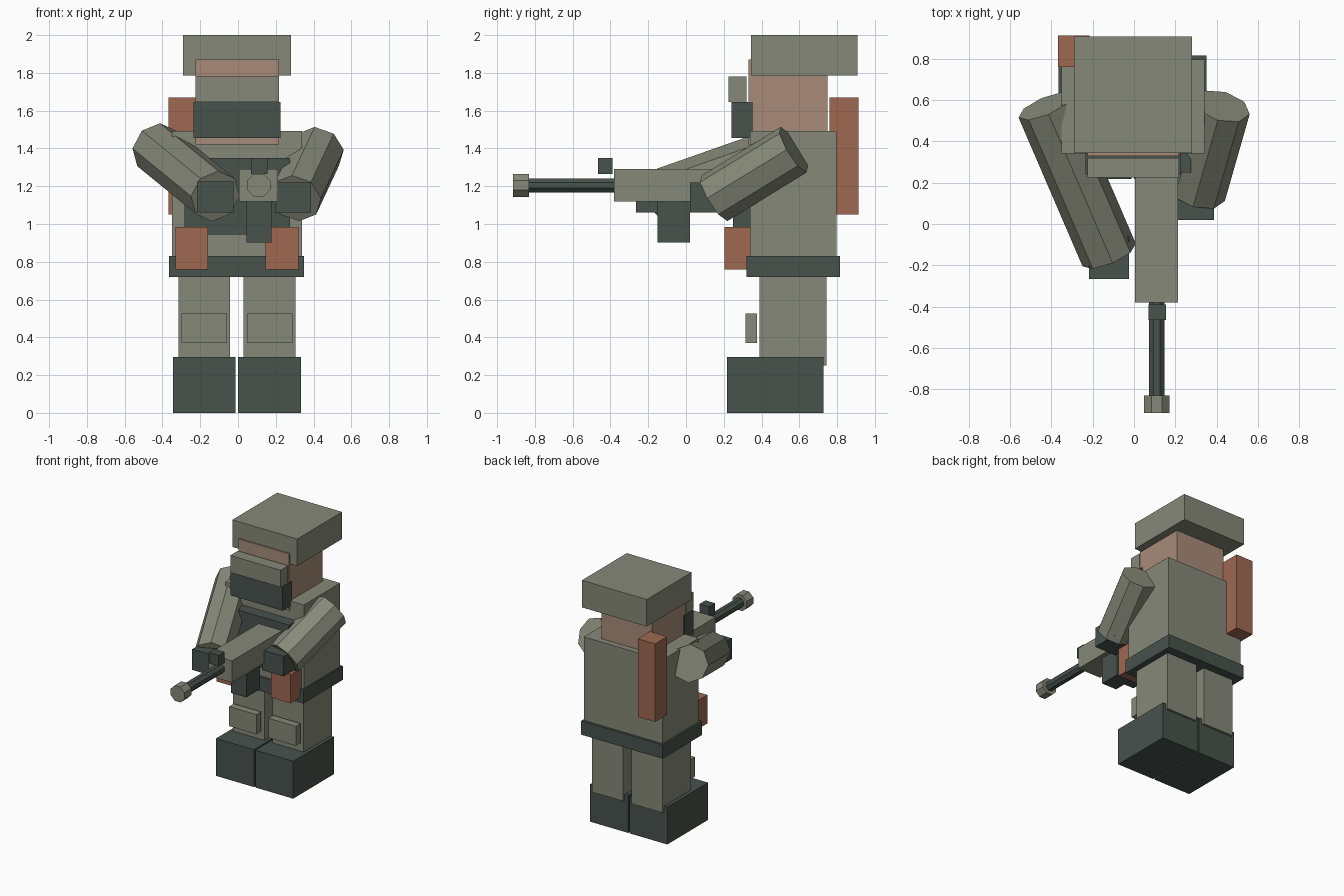
import bpy, bmesh, math
from mathutils import Vector, Matrix

if "Cube" in bpy.data.objects:
    bpy.data.objects.remove(bpy.data.objects["Cube"], do_unlink=True)


def material(name, rgb):
    mat = bpy.data.materials.new(name)
    mat.use_nodes = True
    mat.diffuse_color = (*rgb, 1)
    mat.node_tree.nodes["Principled BSDF"].inputs["Base Color"].default_value = (*rgb, 1)
    return mat


OLIVE = material("olive cloth", (0.24, 0.25, 0.19))
DARK = material("dark green", (0.063, 0.084, 0.073))
SKIN = material("skin", (0.39, 0.26, 0.19))
RUST = material("rust leather", (0.35, 0.14, 0.083))


def finish(name, bm, mat):
    mesh = bpy.data.meshes.new(name)
    bm.to_mesh(mesh)
    bm.free()
    mesh.materials.append(mat)
    obj = bpy.data.objects.new(name, mesh)
    bpy.context.collection.objects.link(obj)
    return obj


def box(name, mat, x, y, z):
    """Box from its extents along each axis."""
    bm = bmesh.new()
    spans = (x, y, z)
    size = [b - a for a, b in spans]
    centre = Vector([(a + b) / 2 for a, b in spans])
    bmesh.ops.create_cube(bm, size=1, matrix=Matrix.Translation(centre) @ Matrix.Diagonal((*size, 1)))
    return finish(name, bm, mat)


def rod(name, mat, start, end, radius, twist=0.0):
    """Eight-sided rod between two points."""
    a, b = Vector(start), Vector(end)
    turn = (b - a).to_track_quat('Z', 'Y').to_matrix().to_4x4()
    place = Matrix.Translation((a + b) / 2) @ turn @ Matrix.Rotation(twist, 4, 'Z')
    bm = bmesh.new()
    bmesh.ops.create_cone(bm, cap_ends=True, segments=8, radius1=radius, radius2=radius,
                          depth=(b - a).length, matrix=place)
    return finish(name, bm, mat)


# Head and headgear
box("helmet", OLIVE, (-0.29, 0.28), (0.343, 0.907), (1.785, 2.0))
box("head", SKIN, (-0.225, 0.218), (0.33, 0.75), (1.42, 1.87))
box("goggles", OLIVE, (-0.225, 0.217), (0.225, 0.32), (1.645, 1.78))
box("face_mask", DARK, (-0.235, 0.225), (0.24, 0.355), (1.455, 1.645))

# Body
box("torso", OLIVE, (-0.35, 0.34), (0.34, 0.797), (0.78, 1.493))
box("chest_plate", DARK, (-0.283, 0.275), (0.25, 0.35), (0.945, 1.35))
box("belt", DARK, (-0.365, 0.35), (0.32, 0.815), (0.72, 0.83))
box("back_roll", RUST, (-0.367, -0.215), (0.76, 0.912), (1.05, 1.67))

# Legs, boots, knee pads and pouches, mirrored about the slightly offset body centre
MID = -0.006
for side, sign in (("left", 1), ("right", -1)):
    def span(a, b):
        return tuple(sorted((MID + sign * a, MID + sign * b)))
    box(side + "_leg", OLIVE, span(0.036, 0.31), (0.39, 0.745), (0.25, 0.74))
    box(side + "_knee_pad", OLIVE, span(0.053, 0.294), (0.315, 0.375), (0.37, 0.525))
    box(side + "_boot", DARK, span(0.006, 0.339), (0.217, 0.727), (0, 0.297))
    box(side + "_pouch", RUST, span(0.152, 0.325), (0.205, 0.345), (0.758, 0.985))

# Arms and hands
rod("left_arm", OLIVE, (0.425, 0.57, 1.393), (0.305, 0.15, 1.136), 0.14)
rod("right_arm", OLIVE, (-0.43, 0.57, 1.40), (-0.12, -0.15, 1.147), 0.14)
box("left_hand", DARK, (0.195, 0.387), (0.02, 0.24), (1.06, 1.22))
box("right_hand", DARK, (-0.217, -0.025), (-0.265, -0.06), (1.06, 1.225))

# Rifle
AX, AZ = 0.11, 1.205
FLAT = math.pi / 8
box("rifle_body", OLIVE, (0.005, 0.213), (-0.38, 0.25), (1.118, 1.29))
box("magazine", DARK, (0.045, 0.178), (-0.15, 0.02), (0.903, 1.13))
box("front_sight", DARK, (0.07, 0.155), (-0.465, -0.39), (1.265, 1.35))
rod("barrel", DARK, (AX, -0.36, AZ), (AX, -0.84, AZ), 0.04, FLAT)
rod("muzzle", OLIVE, (AX, -0.83, AZ), (AX, -0.915, AZ), 0.066, FLAT)
